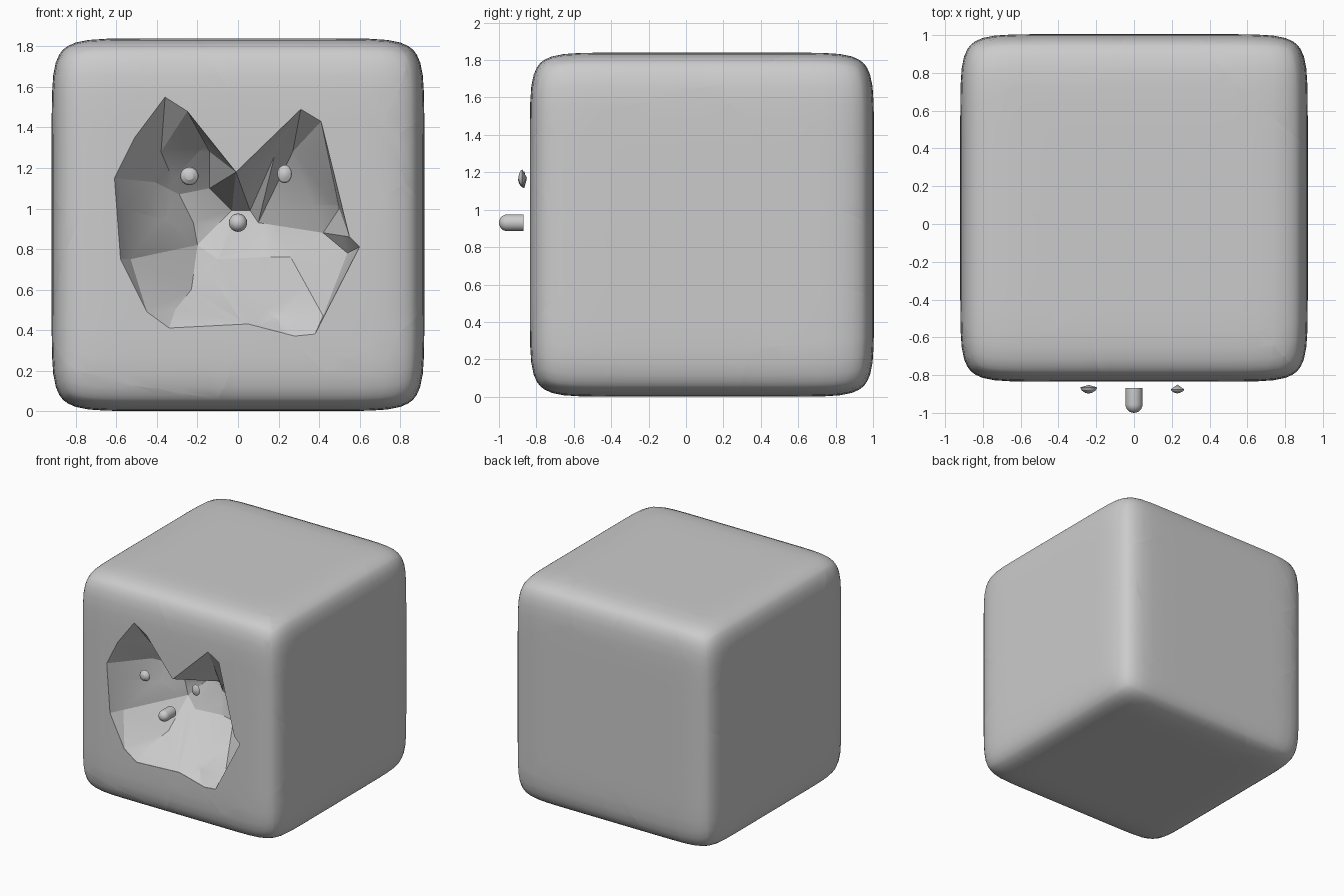
import bpy, bmesh, math, random
from mathutils import Vector
from mathutils.geometry import delaunay_2d_cdt

if "Cube" in bpy.data.objects:
    bpy.data.objects.remove(bpy.data.objects["Cube"])

random.seed(11)
HALF, CENTRE, FRONT = 0.92, Vector((0, 0.085, 0.92)), -0.832


def make(name, bm):
    bmesh.ops.recalc_face_normals(bm, faces=bm.faces[:])
    me = bpy.data.meshes.new(name)
    bm.to_mesh(me)
    bm.free()
    ob = bpy.data.objects.new(name, me)
    bpy.context.collection.objects.link(ob)
    return ob


# Rounded block: cube grid pushed onto a superellipsoid
def rounded_block(n=11):
    bm = bmesh.new()
    bmesh.ops.create_cube(bm, size=2)
    bmesh.ops.subdivide_edges(bm, edges=bm.edges[:], cuts=19, use_grid_fill=True)
    for v in bm.verts:
        p = Vector([math.sin(c * math.pi / 2) for c in v.co])
        p /= sum(abs(c) ** n for c in p) ** (1 / n)
        v.co = CENTRE + p * HALF
    return bm


# Cavity cutter: front outline (x, z) and inner facet corners (x, z, depth)
rim = [(-.36, 1.55), (-.25, 1.48), (-.01, 1.18), (.31, 1.49), (.41, 1.43),
       (.55, .86), (.60, .81), (.38, .38), (.28, .37), (.05, .43),
       (-.34, .41), (-.45, .49), (-.58, .75), (-.61, 1.15), (-.51, 1.35)]
inner = [(-.38, 1.28, .25), (-.14, 1.28, .28), (-.41, 1.13, .30), (-.29, 1.07, .42),
         (-.14, 1.10, .42), (-.22, .93, .46), (-.20, .82, .47), (-.10, .75, .42),
         (-.23, .60, .26), (-.03, .99, .50), (.06, .99, .50), (.10, .93, .49),
         (.13, .76, .43), (.18, 1.26, .25), (.27, 1.28, .28), (.50, 1.0, .22),
         (.42, .88, .35), (.26, .76, .40), (.54, .78, .14), (-.53, .75, .10),
         (.38, 1.29, .12), (-.31, .50, .10), (.14, .50, .10), (.42, .47, .06)]


def cavity_cutter():
    flat = [Vector(p) for p in rim] + [Vector(p[:2]) for p in inner]
    depth = [0] * len(rim) + [p[2] for p in inner]
    n = len(rim)
    edges = [(i, (i + 1) % n) for i in range(n)]
    co, _, faces, orig, _, _ = delaunay_2d_cdt(flat, edges, [], 1, 1e-5)
    bm = bmesh.new()
    vs = [bm.verts.new((c.x, FRONT + depth[o[0]], c.y)) for c, o in zip(co, orig)]
    for f in faces:
        bm.faces.new([vs[i] for i in f])
    loop = [e for e in bm.edges if e.is_boundary]
    ext = bmesh.ops.extrude_edge_only(bm, edges=loop)["geom"]
    for v in ext:
        if isinstance(v, bmesh.types.BMVert):
            v.co.y = -1.2
    bmesh.ops.edgeloop_fill(bm, edges=[e for e in bm.edges if e.is_boundary])
    return make("cavity_cutter", bm)


cutter = cavity_cutter()
cutter.hide_render = True

# Scattered seed points, one per stone fragment
seeds = []
while len(seeds) < 52:
    p = CENTRE + Vector([random.uniform(-.88, .88) for _ in range(3)])
    if all((p - q).length > 0.3 for q in seeds):
        seeds.append(p)

# Split the block into one fragment around each seed
block = rounded_block()
fragments = []
for i, s in enumerate(seeds):
    bm = block.copy()
    for q in sorted(seeds, key=lambda q: (q - s).length)[1:]:
        reach = max((v.co - s).length for v in bm.verts)
        if (q - s).length > 2 * reach:
            break
        cut = bmesh.ops.bisect_plane(
            bm, geom=bm.verts[:] + bm.edges[:] + bm.faces[:], dist=1e-5,
            plane_co=(s + q) / 2, plane_no=q - s, clear_outer=True)
        ring = [e for e in bm.edges if e.is_boundary]
        if ring:
            bmesh.ops.edgeloop_fill(bm, edges=ring)
    fragments.append(make("fragment_%02d" % i, bm))
block.free()

# Hollow out the front
for ob in fragments:
    mod = ob.modifiers.new("cavity", 'BOOLEAN')
    mod.operation, mod.solver, mod.object = 'DIFFERENCE', 'EXACT', cutter
dg = bpy.context.evaluated_depsgraph_get()
results = [bpy.data.meshes.new_from_object(ob.evaluated_get(dg)) for ob in fragments]
parts = []
for ob, me in zip(fragments, results):
    ob.modifiers.clear()
    if len(me.polygons) == 0:
        bpy.data.objects.remove(ob)
    else:
        ob.data = me
        parts.append(ob)
bpy.data.objects.remove(cutter)


# Small domed studs floating in front of the cavity
def stud(name, x, z, profile, sx=1.0):
    bm = bmesh.new()
    vs = [bm.verts.new((r, y, 0)) for r, y in profile]
    es = [bm.edges.new(p) for p in zip(vs, vs[1:])]
    bmesh.ops.spin(bm, geom=vs + es, axis=(0, 1, 0), cent=(0, 0, 0),
                   angle=2 * math.pi, steps=24)
    bmesh.ops.remove_doubles(bm, verts=bm.verts[:], dist=1e-5)
    for v in bm.verts:
        v.co = (v.co.x * sx + x, v.co.y, v.co.z + z)
    parts.append(make(name, bm))


dome = [(.045 * math.sin(a), -.955 - .045 * math.cos(a))
        for a in [k * math.pi / 12 for k in range(7)]]
stud("middle_stud", 0, .93, dome + [(.045, -.868), (0, -.872)])
stud("left_stud", -.24, 1.16,
     [(0, -.898), (.02, -.893), (.038, -.88), (.045, -.865), (0, -.852)])
stud("right_stud", .23, 1.17,
     [(0, -.897), (.02, -.893), (.038, -.885), (.045, -.876), (0, -.85)], .8)

# Smooth skin, sharp breaks
for ob in parts:
    ob.select_set(True)
bpy.context.view_layer.objects.active = parts[0]
bpy.ops.object.shade_smooth_by_angle(angle=math.radians(20))
